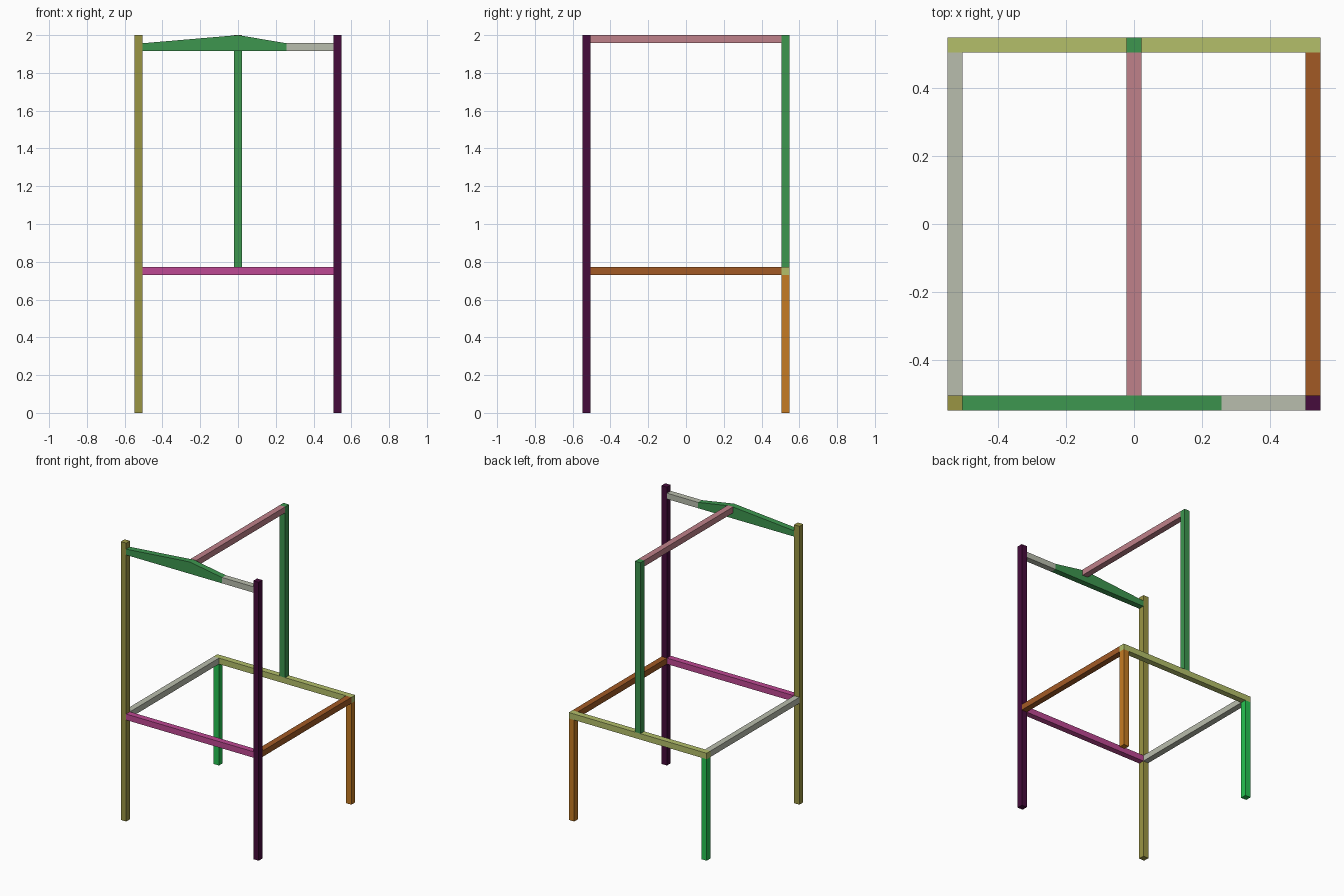
import bpy
import bmesh

cube = bpy.data.objects.get("Cube")
if cube:
    bpy.data.objects.remove(cube, do_unlink=True)


def material(name, rgb):
    """Flat material from 0-255 sRGB values."""
    lin = [(c / 255 / 12.92) if c <= 10 else ((c / 255 + 0.055) / 1.055) ** 2.4 for c in rgb]
    m = bpy.data.materials.new(name)
    m.use_nodes = True
    m.diffuse_color = (*lin, 1)
    m.node_tree.nodes["Principled BSDF"].inputs["Base Color"].default_value = (*lin, 1)
    return m


olive = material("olive", (154, 149, 68))
plum = material("dark plum", (70, 12, 60))
green = material("leaf green", (61, 150, 79))
magenta = material("magenta", (190, 72, 147))
rose = material("dusty rose", (191, 129, 138))
brown = material("rust brown", (162, 90, 37))
orange = material("orange", (197, 123, 35))
lime = material("pale lime", (179, 191, 106))
grey = material("warm grey", (185, 189, 173))
bright = material("bright green", (38, 196, 82))


def prism(name, profile, y0, y1, mat):
    """Extrude an x-z profile from y0 to y1."""
    bm = bmesh.new()
    face = bm.faces.new([bm.verts.new((x, y0, z)) for x, z in profile])
    ext = bmesh.ops.extrude_face_region(bm, geom=[face])
    verts = [v for v in ext["geom"] if isinstance(v, bmesh.types.BMVert)]
    bmesh.ops.translate(bm, verts=verts, vec=(0, y1 - y0, 0))
    bmesh.ops.recalc_face_normals(bm, faces=bm.faces)
    mesh = bpy.data.meshes.new(name)
    bm.to_mesh(mesh)
    bm.free()
    mesh.materials.append(mat)
    obj = bpy.data.objects.new(name, mesh)
    bpy.context.collection.objects.link(obj)
    return obj


def bar(name, x, y, z, mat):
    """Box bar given by its (min, max) range on each axis."""
    return prism(name, [(x[0], z[0]), (x[1], z[0]), (x[1], z[1]), (x[0], z[1])], y[0], y[1], mat)


OUT, INN, HALF = 0.548, 0.505, 0.022   # outer edge, inner edge, half a bar
SEAT = (0.729, 0.772)                  # height range of the seat frame
TOP = 2.0
LEFT, RIGHT = (INN, OUT), (-OUT, -INN)
FRONT, BACK = (-OUT, -INN), (INN, OUT)
SPAN, MID = (-INN, INN), (-HALF, HALF)

# Tall front posts and short back legs
bar("front_post_left", LEFT, FRONT, (0, TOP), plum)
bar("front_post_right", RIGHT, FRONT, (0, TOP), olive)
bar("back_leg_left", LEFT, BACK, (0, SEAT[0]), orange)
bar("back_leg_right", RIGHT, BACK, (0, SEAT[0]), bright)

# Seat frame
bar("seat_rail_front", SPAN, FRONT, SEAT, magenta)
bar("seat_rail_back", (-OUT, OUT), BACK, SEAT, lime)
bar("seat_rail_left", LEFT, SPAN, SEAT, brown)
bar("seat_rail_right", RIGHT, SPAN, SEAT, grey)

# Back upright with the beam running forward to the crest
bar("back_upright", MID, BACK, (SEAT[1], TOP), green)
bar("top_beam", MID, SPAN, (1.957, TOP), rose)

# Peaked crest rail and its straight end piece
prism("crest_rail", [(-INN, 1.915), (0.257, 1.915), (0.257, 1.957), (0, TOP), (-INN, 1.957)],
      FRONT[0], FRONT[1], green)
bar("crest_end", (0.257, INN), FRONT, (1.915, 1.957), grey)
